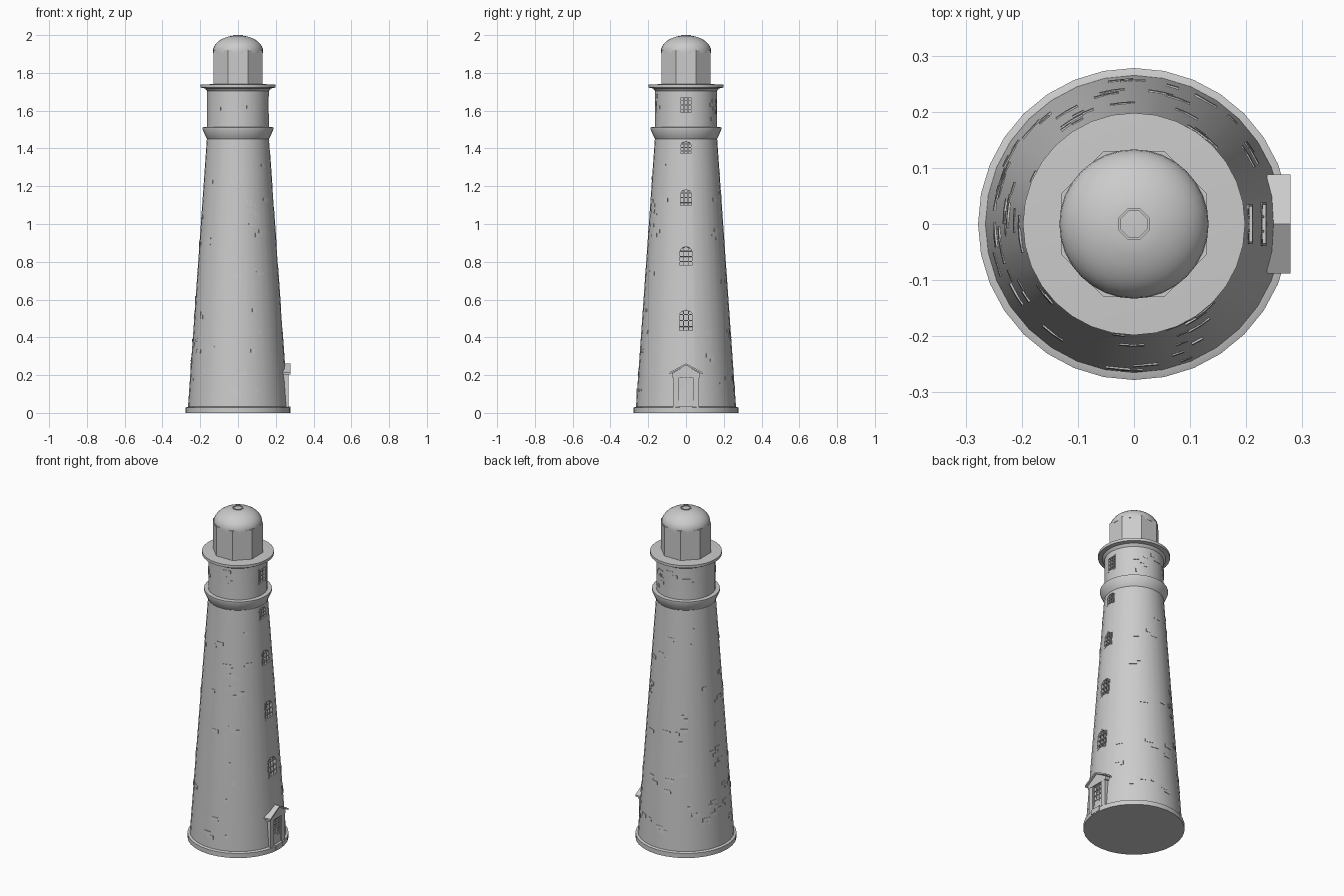
import bpy, bmesh, math, random
from mathutils import Matrix, Vector

if "Cube" in bpy.data.objects:
    bpy.data.objects.remove(bpy.data.objects["Cube"])

random.seed(7)


def make(name, bm, smooth=False):
    bmesh.ops.recalc_face_normals(bm, faces=bm.faces)
    me = bpy.data.meshes.new(name)
    bm.to_mesh(me)
    bm.free()
    ob = bpy.data.objects.new(name, me)
    bpy.context.collection.objects.link(ob)
    if smooth:
        bpy.ops.object.select_all(action='DESELECT')
        ob.select_set(True)
        bpy.context.view_layer.objects.active = ob
        bpy.ops.object.shade_smooth_by_angle(angle=math.radians(30))
    return ob


def lathe(name, profile, segs=32, turn=0.0, smooth=True):
    bm = bmesh.new()
    rings = []
    for r, z in profile:
        rings.append([bm.verts.new((r * math.cos(turn + math.tau * i / segs),
                                    r * math.sin(turn + math.tau * i / segs), z)) for i in range(segs)])
    for a, b in zip(rings, rings[1:]):
        for i in range(segs):
            j = (i + 1) % segs
            bm.faces.new((a[i], a[j], b[j], b[i]))
    bm.faces.new(rings[0])
    bm.faces.new(rings[-1])
    return make(name, bm, smooth)


def prism(bm, outline, x0, x1, mat=Matrix()):
    a = [bm.verts.new(mat @ Vector((x0, y, z))) for y, z in outline]
    b = [bm.verts.new(mat @ Vector((x1, y, z))) for y, z in outline]
    bm.faces.new(a)
    bm.faces.new(b)
    for i in range(len(a)):
        j = (i + 1) % len(a)
        bm.faces.new((a[i], a[j], b[j], b[i]))


def rect(y0, y1, z0, z1):
    return [(y0, z0), (y1, z0), (y1, z1), (y0, z1)]


def arch(w, h, rise, n=8):
    pts = [(-w, -h), (w, -h)]
    return pts + [(w * math.cos(math.pi * i / n), h - rise + rise * math.sin(math.pi * i / n))
                  for i in range(n + 1)]


def wall_radius(z):
    return 0.163 if z > 1.5 else 0.265 - 0.100 * (z - 0.03) / 1.42


# Tapered tower with upper drum
tower = lathe("tower", [(0.265, 0.02), (0.265, 0.03), (0.165, 1.45), (0.163, 1.52), (0.163, 1.725)])
lathe("plinth", [(0.278, 0), (0.278, 0.028), (0.262, 0.034)])
lathe("cornice", [(0.155, 1.44), (0.166, 1.452), (0.187, 1.50), (0.187, 1.512), (0.155, 1.514)])
lathe("gallery", [(0.16, 1.70), (0.175, 1.718), (0.198, 1.722), (0.198, 1.738), (0.12, 1.741)])

# Octagonal lantern and its corner bars
lathe("lantern", [(0.141, 1.738), (0.141, 1.918)], 8, math.pi / 8, False)
dome = [(0.133, 1.905)]
for i in range(9):
    a = math.radians(76) * i / 8
    dome.append((0.133 * math.cos(a), 1.915 + 0.081 * math.sin(a) / math.sin(math.radians(76))))
lathe("dome", dome, 32)
lathe("dome_cap", [(0.03, 1.985), (0.03, 2.0), (0.025, 2.0), (0.025, 1.993)], 8, math.pi / 8, False)

# Windows up the right side: centre height, half width, half height, arch rise
cutters = bmesh.new()
for n, (zc, w, h, rise) in enumerate([(0.49, 0.039, 0.062, 0.03), (0.83, 0.036, 0.057, 0.028),
                                      (1.14, 0.033, 0.049, 0.024), (1.405, 0.031, 0.037, 0.018),
                                      (1.63, 0.031, 0.046, 0)]):
    tilt = -math.atan(0.0704) if rise else 0
    mat = Matrix.Translation((wall_radius(zc), 0, zc)) @ Matrix.Rotation(tilt, 4, 'Y')
    shape = arch(w, h, rise) if rise else rect(-w, w, -h, h)
    prism(cutters, shape, -0.02, 0.03, mat)
    bm = bmesh.new()
    k = (w - 0.005) / w
    # outer frame as a ring of small bars
    for i, p in enumerate(shape):
        q = shape[(i + 1) % len(shape)]
        prism(bm, [p, q, (q[0] * k, q[1] * k), (p[0] * k, p[1] * k)], -0.021, -0.001, mat)
    # glazing bars
    for y in (-w / 3, w / 3):
        top = h - rise + rise * 0.92
        prism(bm, rect(y - 0.002, y + 0.002, -h, top), -0.021, -0.005, mat)
    for j in range(1, 4):
        z = -h + 2 * h * j / 4
        prism(bm, rect(-w * 0.97, w * 0.97, z - 0.002, z + 0.002), -0.021, -0.005, mat)
    make("window_%d" % n, bm)

cutter = make("window_cutter", cutters)
cutter.hide_render = True
mod = tower.modifiers.new("openings", 'BOOLEAN')
mod.operation = 'DIFFERENCE'
mod.solver = 'EXACT'
mod.object = cutter
bpy.context.view_layer.objects.active = tower
bpy.ops.object.modifier_apply(modifier=mod.name)
bpy.data.objects.remove(cutter)

# Door case with jambs, lintel, step, leaf and pediment
bm = bmesh.new()
for s in (-1, 1):
    prism(bm, rect(*sorted((s * 0.036, s * 0.068)), 0.02, 0.20), 0.23, 0.267)
prism(bm, rect(-0.075, 0.075, 0.188, 0.212), 0.23, 0.268)
make("door_case", bm)
bm = bmesh.new()
prism(bm, rect(-0.034, 0.034, 0.005, 0.034), 0.24, 0.279)
make("door_step", bm)
bm = bmesh.new()
prism(bm, rect(-0.036, 0.036, 0.02, 0.19), 0.22, 0.256)
for y in (-0.033, -0.011, 0.011, 0.033):
    prism(bm, rect(y - 0.002, y + 0.002, 0.03, 0.188), 0.25, 0.262)
for z in (0.035, 0.095, 0.125, 0.155, 0.183):
    prism(bm, rect(-0.034, 0.034, z - 0.002, z + 0.002), 0.25, 0.262)
make("door", bm)
bm = bmesh.new()
for s in (-1, 1):
    prism(bm, [(0, 0.262), (s * 0.088, 0.214), (s * 0.088, 0.204), (0, 0.252)], 0.237, 0.279)
prism(bm, [(-0.076, 0.208), (0.076, 0.208), (0, 0.253)], 0.23, 0.268)
make("door_pediment", bm)


# Raised brick patches scattered over the wall
def brick(bm, a0, a1, z0, z1, lift):
    steps = max(1, round((a1 - a0) / 0.12))
    cols = []
    for i in range(steps + 1):
        a = a0 + (a1 - a0) * i / steps
        cols.append([bm.verts.new((r * math.cos(a), r * math.sin(a), z)) for r, z in (
            (wall_radius(z0) - 0.008, z0), (wall_radius(z0) + lift, z0),
            (wall_radius(z1) + lift, z1), (wall_radius(z1) - 0.008, z1))])
    for c, d in zip(cols, cols[1:]):
        for i in range(4):
            j = (i + 1) % 4
            bm.faces.new((c[i], d[i], d[j], c[j]))
    bm.faces.new(cols[0])
    bm.faces.new(cols[-1])


bm = bmesh.new()
for n in range(75):
    z = 1.54 + random.random() * 0.13 if n % 7 == 0 else 0.06 + random.random() * 1.32
    a = 0.42 + random.random() * (math.tau - 1.05)
    length = 0.045 / wall_radius(z)
    for row in range(random.choice((1, 1, 2))):
        start = a + row * length * random.choice((-0.5, 0.5))
        end = start + length * random.choice((0.5, 1, 1))
        brick(bm, start, end, z + row * 0.02, z + row * 0.02 + 0.02, random.uniform(0.001, 0.003))
make("bricks", bm)
